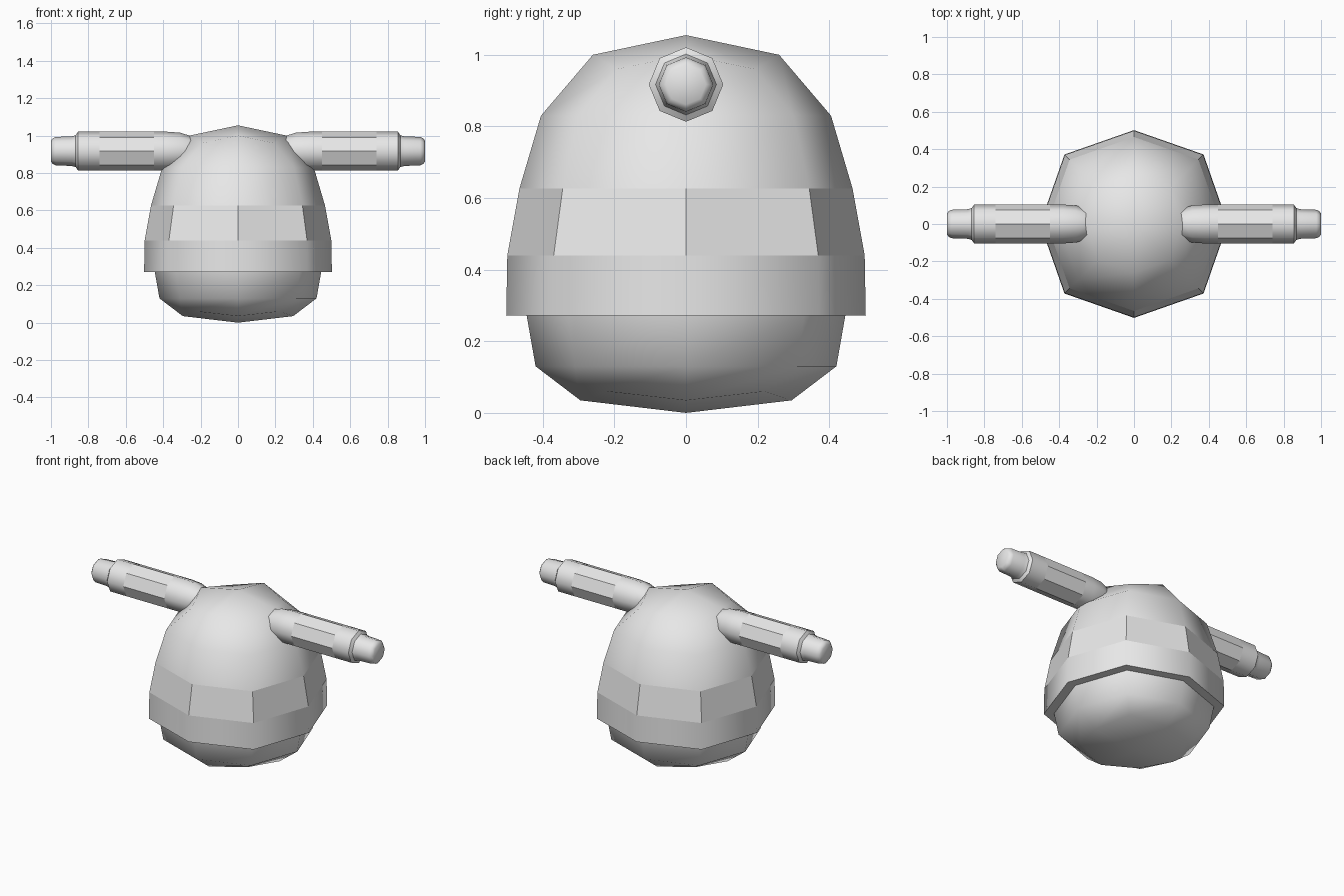
import bpy, bmesh, math
from mathutils import Vector

cube = bpy.data.objects.get("Cube")
if cube:
    bpy.data.objects.remove(cube, do_unlink=True)

grey = bpy.data.materials.new("plain_grey")
grey.use_nodes = True
grey.diffuse_color = (0.8, 0.8, 0.8, 1)
grey.node_tree.nodes["Principled BSDF"].inputs["Base Color"].default_value = (0.8, 0.8, 0.8, 1)


def bridge(bm, a, b, smooth=True):
    """Join two rings of eight vertices with quads."""
    for i in range(8):
        j = (i + 1) % 8
        bm.faces.new((a[i], a[j], b[j], b[i])).smooth = smooth


def sharpen(bm, ring):
    for i in range(8):
        edge = bm.edges.get((ring[i], ring[(i + 1) % 8]))
        if edge:
            edge.smooth = False


def finish(bm, name):
    bmesh.ops.recalc_face_normals(bm, faces=bm.faces[:])
    mesh = bpy.data.meshes.new(name)
    bm.to_mesh(mesh)
    bm.free()
    mesh.materials.append(grey)
    obj = bpy.data.objects.new(name, mesh)
    bpy.context.collection.objects.link(obj)
    return obj


# Body rings: radius, height, corner scale, corner height shift
BODY = [
    (0.295, 0.035, 1.05, 0.025),
    (0.42, 0.13, 1.047, 0),
    (0.445, 0.272, 1.047, 0),
    (0.502, 0.272, 1.047, 0),    # underside of the band
    (0.499, 0.44, 1.047, 0),     # top of the band
    (0.465, 0.627, 1.047, 0),    # top of the flat facets
    (0.405, 0.83, 1.047, 0),
    (0.26, 1.0, 1.05, -0.04),
]
FACET_ROW = 4

bm = bmesh.new()
rings = []
for radius, z, scale, shift in BODY:
    ring = []
    for i in range(8):
        a = i * math.pi / 4
        r = radius * (scale if i % 2 else 1)
        ring.append(bm.verts.new((r * math.cos(a), r * math.sin(a), z + (shift if i % 2 else 0))))
    rings.append(ring)
for row in range(len(rings) - 1):
    bridge(bm, rings[row], rings[row + 1], smooth=row != FACET_ROW)

# Shallow domes close the top and bottom with four quads each
for ring, z in ((rings[0], 0.0), (rings[-1], 1.055)):
    tip = bm.verts.new((0, 0, z))
    for i in (1, 3, 5, 7):
        bm.faces.new((tip, ring[i - 1], ring[i], ring[(i + 1) % 8])).smooth = True
for row in (2, 3, 4):
    sharpen(bm, rings[row])
finish(bm, "body")

# Arm rings: distance from the middle, radius
ARM = [
    (0.22, 0.07), (0.265, 0.085), (0.31, 0.099), (0.38, 0.104),
    (0.45, 0.104), (0.74, 0.104), (0.855, 0.104),
    (0.868, 0.085), (0.89, 0.079), (0.975, 0.076), (0.99, 0.069), (1.0, 0.056),
]
ARM_FLAT_ROW = 4
ARM_Z = 0.917

for side, name in ((1, "left_arm"), (-1, "right_arm")):
    bm = bmesh.new()
    rings = []
    for x, radius in ARM:
        rings.append([bm.verts.new((side * x, radius * math.cos(i * math.pi / 4),
                                    ARM_Z + radius * math.sin(i * math.pi / 4)))
                      for i in range(8)])
    for row in range(len(rings) - 1):
        bridge(bm, rings[row], rings[row + 1], smooth=row != ARM_FLAT_ROW)
    bm.faces.new(rings[0]).smooth = True
    bm.faces.new(rings[-1]).smooth = True
    sharpen(bm, rings[6])    # step down to the narrow tip
    sharpen(bm, rings[7])
    finish(bm, name)
